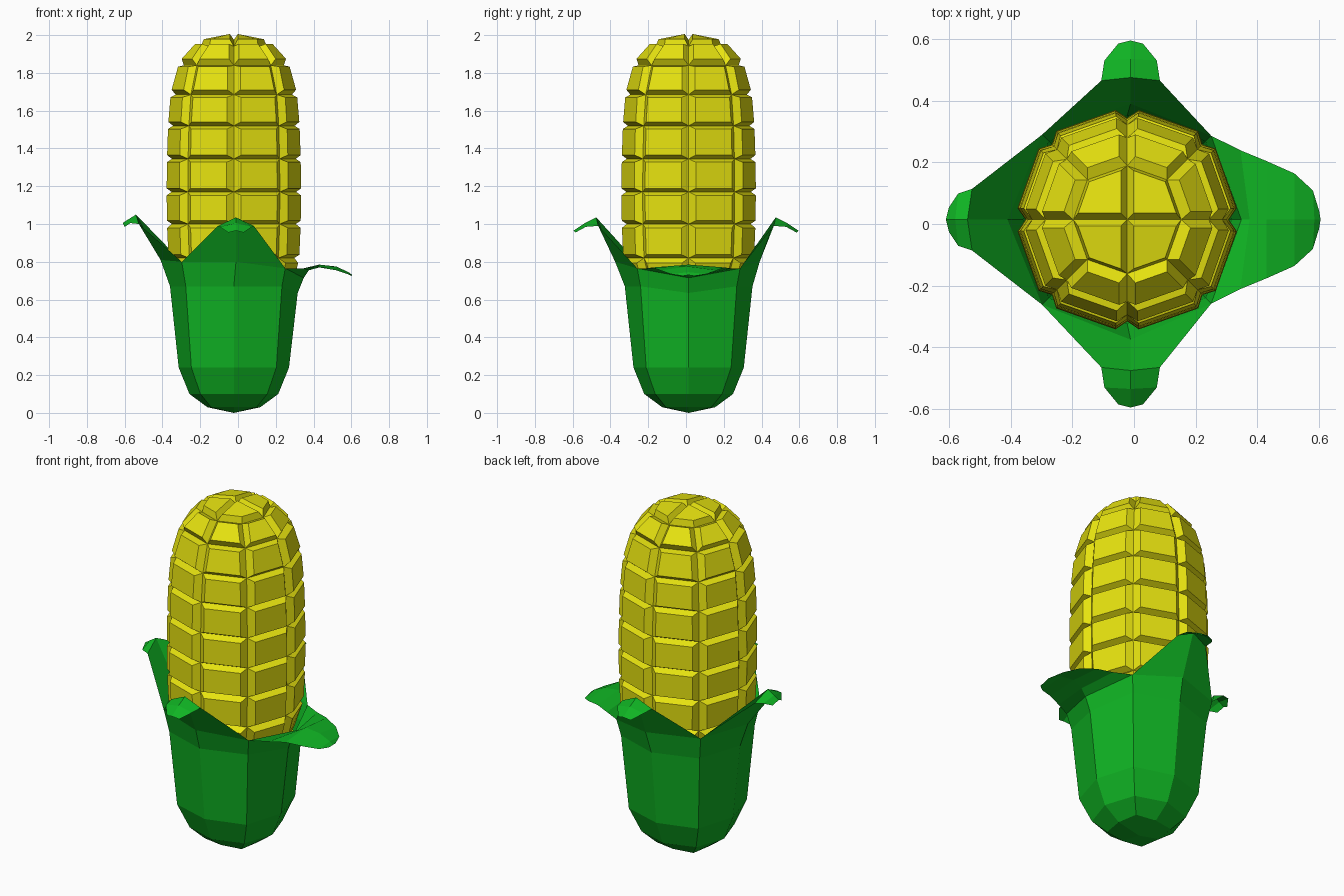
import bpy, bmesh, math
from mathutils import Vector

if "Cube" in bpy.data.objects:
    bpy.data.objects.remove(bpy.data.objects["Cube"])

CX, CY = -0.022, 0.014   # shared axis of cob and husk


def material(name, rgb):
    m = bpy.data.materials.new(name)
    m.diffuse_color = (*rgb, 1)
    m.use_nodes = True
    m.node_tree.nodes["Principled BSDF"].inputs["Base Color"].default_value = m.diffuse_color
    return m


def ring(bm, r_mid, r_corner, z):
    """Eight points: even ones on the axes, odd ones on the diagonals."""
    pts = []
    for i in range(8):
        a, r = math.radians(45 * i), (r_corner if i % 2 else r_mid)
        pts.append(bm.verts.new((CX + r * math.cos(a), CY + r * math.sin(a), z)))
    return pts


def bridge(bm, low, high):
    for i in range(8):
        j = (i + 1) % 8
        bm.faces.new((low[i], low[j], high[j], high[i]))


def quad_cap(bm, loop, z):
    """Close an eight-point ring with four quads around a pole."""
    pole = bm.verts.new((CX, CY, z))
    for i in range(0, 8, 2):
        bm.faces.new((pole, loop[i], loop[i + 1], loop[(i + 2) % 8]))


def finish(bm, name, mat):
    me = bpy.data.meshes.new(name)
    bm.to_mesh(me)
    bm.free()
    me.materials.append(mat)
    ob = bpy.data.objects.new(name, me)
    bpy.context.collection.objects.link(ob)
    return ob


# Cob: eight-sided capsule
bm = bmesh.new()
profile = [(0.12, 0.17), (0.19, 0.24), (0.235, 0.38), (0.255, 0.52), (0.28, 0.66),
           (0.320, 0.82), (0.328, 1.0), (0.330, 1.17), (0.328, 1.345), (0.322, 1.52),
           (0.308, 1.685), (0.265, 1.84), (0.175, 1.94)]
rings = [ring(bm, r, r * (1.045 if z > 0.7 else 1.0), z) for r, z in profile]
for low, high in zip(rings, rings[1:]):
    bridge(bm, low, high)
quad_cap(bm, rings[0], 0.12)
quad_cap(bm, rings[-1], 1.975)
bmesh.ops.recalc_face_normals(bm, faces=bm.faces)
# Kernels: every face extruded outward and shrunk about its own centre
bm.normal_update()
kernels = [(f, f.calc_center_median(), f.normal.copy()) for f in bm.faces]
bmesh.ops.inset_individual(bm, faces=bm.faces[:], thickness=0.0, depth=0.0)
for f, c, n in kernels:
    for v in f.verts:
        v.co = c + (v.co - c) * 0.79 + n * 0.037
finish(bm, "corn_cob", material("kernel_yellow", (0.80, 0.77, 0.005)))

# Husk cup: rounded eight-sided bowl
bm = bmesh.new()
cup = [ring(bm, a, b, z) for a, b, z in
       [(0.14, 0.17, 0.03), (0.235, 0.25, 0.10), (0.292, 0.318, 0.24), (0.338, 0.36, 0.67)]]
quad_cap(bm, cup[0], 0.0)
for low, high in zip(cup, cup[1:]):
    bridge(bm, low, high)
rim = cup[-1]
rim[0].co.z = 0.635

# Notches where neighbouring leaves meet, one on each diagonal
notch = {}
for i, (r, z) in {1: (0.385, 0.765), 3: (0.39, 0.80), 5: (0.39, 0.80), 7: (0.385, 0.765)}.items():
    a = math.radians(45 * i)
    notch[i] = bm.verts.new((CX + r * math.cos(a), CY + r * math.sin(a), z))

# Leaf rows: (half width, edge distance, edge z, middle distance, middle z)
upright = [(0.095, 0.465, 0.99, 0.475, 1.035),
           (0.085, 0.53, 0.985, 0.535, 1.005), (0.04, 0.585, 0.955, 0.595, 0.965)]
side = [(0.10, 0.525, 1.00, 0.54, 1.05),
        (0.085, 0.57, 1.005, 0.58, 1.025), (0.04, 0.60, 0.985, 0.61, 1.005)]
droopy = [(0.225, 0.345, 0.765, 0.375, 0.755), (0.19, 0.43, 0.77, 0.43, 0.785),
          (0.15, 0.52, 0.755, 0.52, 0.775),
          (0.095, 0.58, 0.735, 0.585, 0.745), (0.03, 0.60, 0.725, 0.605, 0.73)]


def leaf(k, rows, mid_d, mid_z):
    """Three-point-wide leaf growing from rim point k."""
    a = math.radians(45 * k)
    out = Vector((math.cos(a), math.sin(a), 0))
    tan = Vector((-out.y, out.x, 0))
    base = tan * tan.dot(Vector((CX / 2, CY, 0)))

    def vert(d, s, z):
        return bm.verts.new(base + out * d + tan * s + Vector((0, 0, z)))

    prev = [rim[(k - 1) % 8], rim[k], rim[k + 1]]
    strips = [[notch[(k - 1) % 8], vert(mid_d, 0, mid_z), notch[k + 1]]]
    for w, de, ze, dm, zm in rows:
        strips.append([vert(de, -w, ze), vert(dm, 0, zm), vert(de, w, ze)])
    for cur in strips:
        for i in (0, 1):
            bm.faces.new((prev[i], prev[i + 1], cur[i + 1], cur[i]))
        prev = cur


leaf(0, droopy, 0.348, 0.715)
leaf(2, upright, 0.39, 0.80)
leaf(4, side, 0.41, 0.81)
leaf(6, upright, 0.375, 0.80)
bmesh.ops.recalc_face_normals(bm, faces=bm.faces)
finish(bm, "husk", material("husk_green", (0.005, 0.45, 0.017)))
